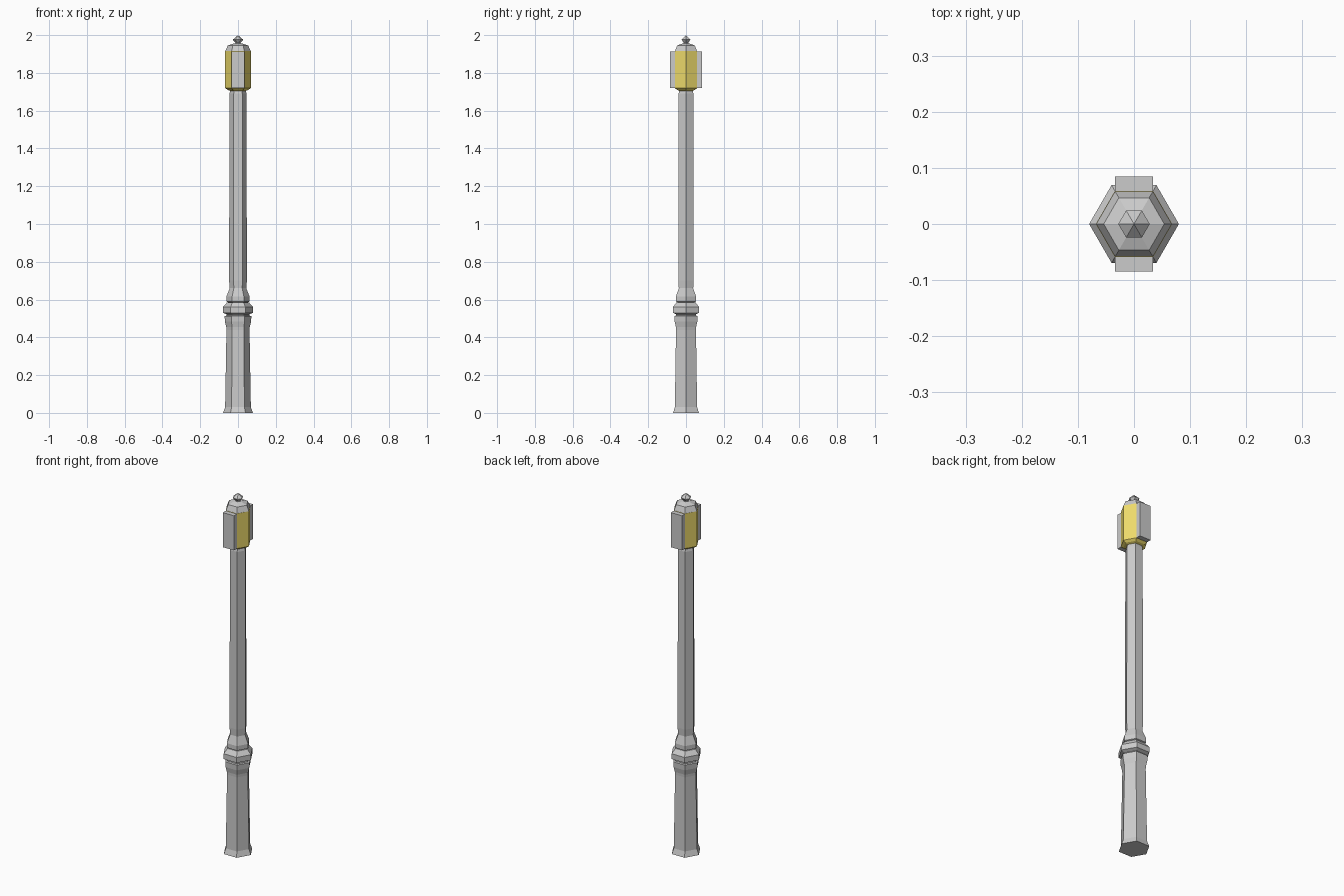
import bpy, bmesh
from math import cos, sin, pi

if "Cube" in bpy.data.objects:
    bpy.data.objects.remove(bpy.data.objects["Cube"])


def link(name, bm, mat=None):
    bmesh.ops.recalc_face_normals(bm, faces=bm.faces)
    me = bpy.data.meshes.new(name)
    bm.to_mesh(me)
    bm.free()
    ob = bpy.data.objects.new(name, me)
    bpy.context.collection.objects.link(ob)
    if mat:
        me.materials.append(mat)
    return ob


def hex_turned(name, profile, mat=None):
    """Six-sided turned part from (corner radius, z) pairs; radius 0 makes a tip."""
    bm = bmesh.new()
    rings = []
    for r, z in profile:
        n = 6 if r else 1
        rings.append([bm.verts.new((r * cos(i * pi / 3), r * sin(i * pi / 3), z)) for i in range(n)])
    for a, b in zip(rings, rings[1:]):
        for i in range(6):
            j = (i + 1) % 6
            top = [b[0]] if len(b) == 1 else [b[j], b[i]]
            bm.faces.new([a[i], a[j]] + top)
    bm.faces.new(rings[0])
    if len(rings[-1]) == 6:
        bm.faces.new(rings[-1])
    return link(name, bm, mat)


def box(name, lo, hi):
    bm = bmesh.new()
    bmesh.ops.create_cube(bm, size=1)
    for v in bm.verts:
        v.co = [(l + h) / 2 + c * (h - l) for l, h, c in zip(lo, hi, v.co)]
    return link(name, bm)


gold = bpy.data.materials.new("lamp_gold")
gold.diffuse_color = (0.87, 0.72, 0.15, 1)
gold.use_nodes = True
gold.node_tree.nodes["Principled BSDF"].inputs["Base Color"].default_value = gold.diffuse_color

# Pedestal with flared foot and moulded collars
hex_turned("pedestal", [(0.079, 0), (0.068, 0.03), (0.061, 0.44), (0.062, 0.455),
                        (0.069, 0.483), (0.071, 0.513), (0.06, 0.515), (0.06, 0.522),
                        (0.08, 0.53), (0.08, 0.56), (0.058, 0.585), (0.05, 0.585),
                        (0.062, 0.59), (0.062, 0.615), (0.044, 0.66)])

# Shaft
hex_turned("shaft", [(0.044, 0.66), (0.047, 0.70), (0.045, 1.69), (0.04, 1.71)])

# Lamp body with sloped underside
hex_turned("lamp", [(0.04, 1.705), (0.055, 1.71), (0.068, 1.72), (0.068, 1.915)], gold)

# Front and back cover panels
for name, s in (("front_panel", -1), ("back_panel", 1)):
    y = sorted((s * 0.05, s * 0.085))
    box(name, (-0.034, y[0], 1.72), (0.034, y[1], 1.913))

# Roof and finial
hex_turned("roof", [(0.068, 1.913), (0.066, 1.918), (0.054, 1.945), (0.02, 1.956)])
hex_turned("finial", [(0.014, 1.953), (0.014, 1.96), (0.028, 1.976), (0, 2.0)])
